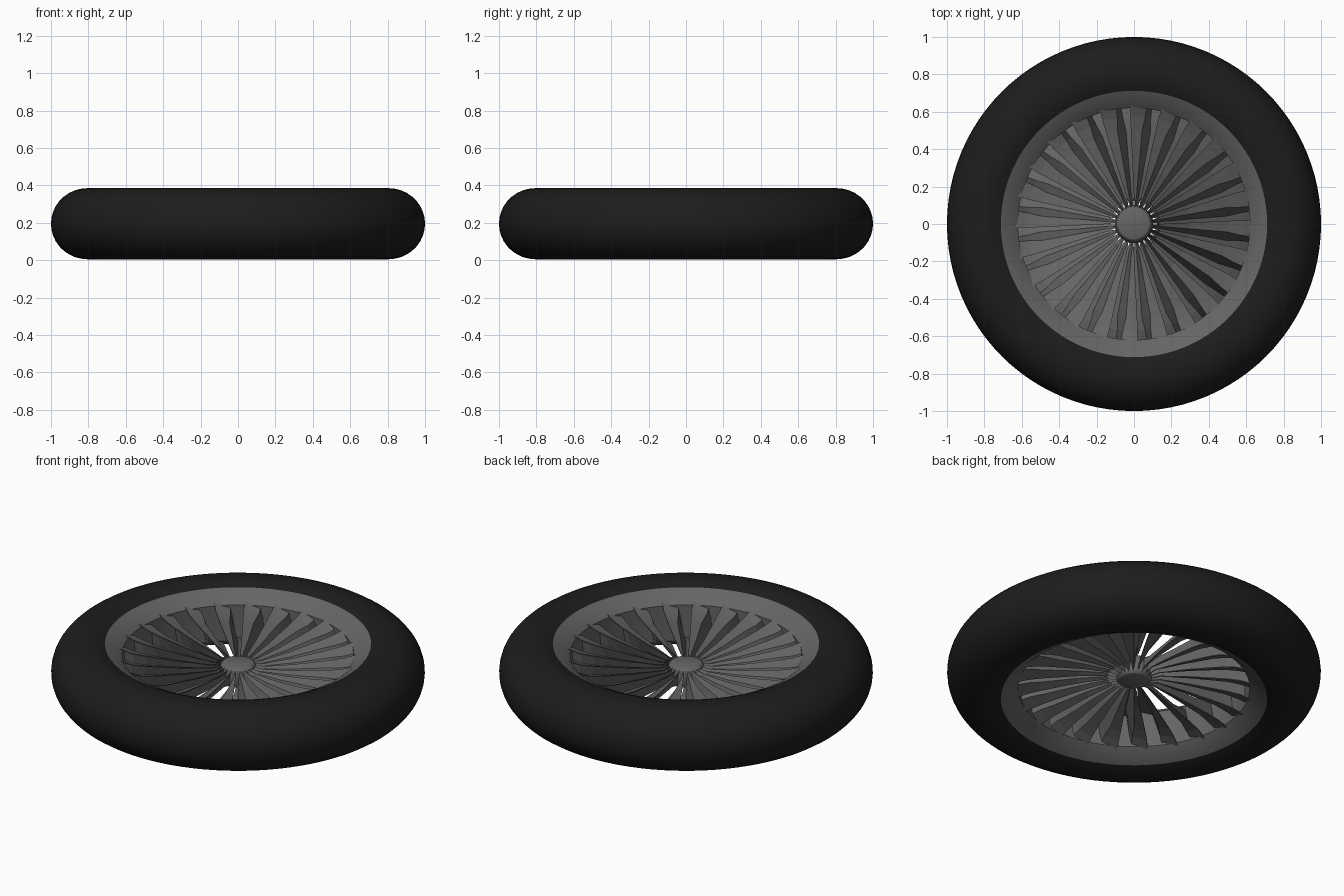
import bpy, bmesh, math
from math import sin, cos, pi

if "Cube" in bpy.data.objects:
    bpy.data.objects.remove(bpy.data.objects["Cube"])

MID = 0.195
BLADES = 24

def material(name, v):
    m = bpy.data.materials.new(name)
    m.diffuse_color = (v, v, v, 1)
    m.use_nodes = True
    m.node_tree.nodes["Principled BSDF"].inputs["Base Color"].default_value = m.diffuse_color
    return m

RUBBER = material("rubber", 0.012)
METAL = material("dark_metal", 0.13)

def finish(name, verts, faces, mat, angle=None):
    me = bpy.data.meshes.new(name)
    me.from_pydata(verts, [], faces)
    bm = bmesh.new()
    bm.from_mesh(me)
    bmesh.ops.remove_doubles(bm, verts=bm.verts, dist=1e-5)
    bmesh.ops.recalc_face_normals(bm, faces=bm.faces)
    bm.to_mesh(me)
    bm.free()
    ob = bpy.data.objects.new(name, me)
    bpy.context.collection.objects.link(ob)
    me.materials.append(mat)
    if angle:
        bpy.ops.object.select_all(action='DESELECT')
        bpy.context.view_layer.objects.active = ob
        ob.select_set(True)
        bpy.ops.object.shade_smooth_by_angle(angle=math.radians(angle))
    return ob

def lathe(name, profile, mat, n=96, closed=True, angle=30):
    k = len(profile)
    verts = [(r * cos(2*pi*i/n), r * sin(2*pi*i/n), MID + z)
             for i in range(n) for r, z in profile]
    faces = []
    for i in range(n):
        for j in range(k if closed else k - 1):
            a, b = i*k + j, i*k + (j+1) % k
            c, d = ((i+1) % n)*k + (j+1) % k, ((i+1) % n)*k + j
            faces.append((a, b, c, d))
    return finish(name, verts, faces, mat, angle)

# tire: round section, cut open where the rim seats
a0 = math.acos(-0.095 / 0.195)
tire = [(0.805 + 0.195*cos(-a0 + 2*a0*i/24), 0.19*sin(-a0 + 2*a0*i/24)) for i in range(25)]
lathe("tire", tire, RUBBER, closed=False, angle=50)

# rim: dished lip on both sides
half = [(0.712, 0.167), (0.66, 0.140), (0.62, 0.105)]
lathe("rim", half + [(r, -z) for r, z in reversed(half)], METAL)

# hub: domed drum, both sides alike
hub = [(0.0001, 0.066), (0.05, 0.064), (0.082, 0.056), (0.092, 0.046), (0.102, 0.0)]
lathe("hub", hub + [(r, -z) for r, z in reversed(hub[:-1])], METAL, n=48, closed=False)

# pitched fan blades: (radius, steep width, flat width, half height)
sections = [(0.085, 0.007, 0.002, 0.045), (0.14, 0.012, 0.013, 0.035),
            (0.30, 0.026, 0.034, 0.050), (0.50, 0.046, 0.060, 0.080),
            (0.57, 0.030, 0.080, 0.095), (0.65, 0.025, 0.090, 0.125)]
T = 0.003
verts, faces = [], []
for b in range(BLADES):
    a = 2*pi*(b + 0.5)/BLADES
    base = len(verts)
    for r, s, f, h in sections:
        line = [(-s/2 - f, -h), (-s/2, -h*0.75), (s/2, h*0.75), (s/2 + f, h)]
        loop = [(t, z + T) for t, z in line] + [(t, z - T) for t, z in reversed(line)]
        for t, z in loop:
            verts.append((r*cos(a) - t*sin(a), r*sin(a) + t*cos(a), MID + z))
    for i in range(len(sections) - 1):
        for j in range(8):
            p, q = base + i*8 + j, base + i*8 + (j+1) % 8
            faces.append((p, q, q + 8, p + 8))
    faces.append(tuple(base + j for j in range(8)))
    faces.append(tuple(base + 8*(len(sections)-1) + j for j in range(8)))
finish("fan_blades", verts, faces, METAL)
